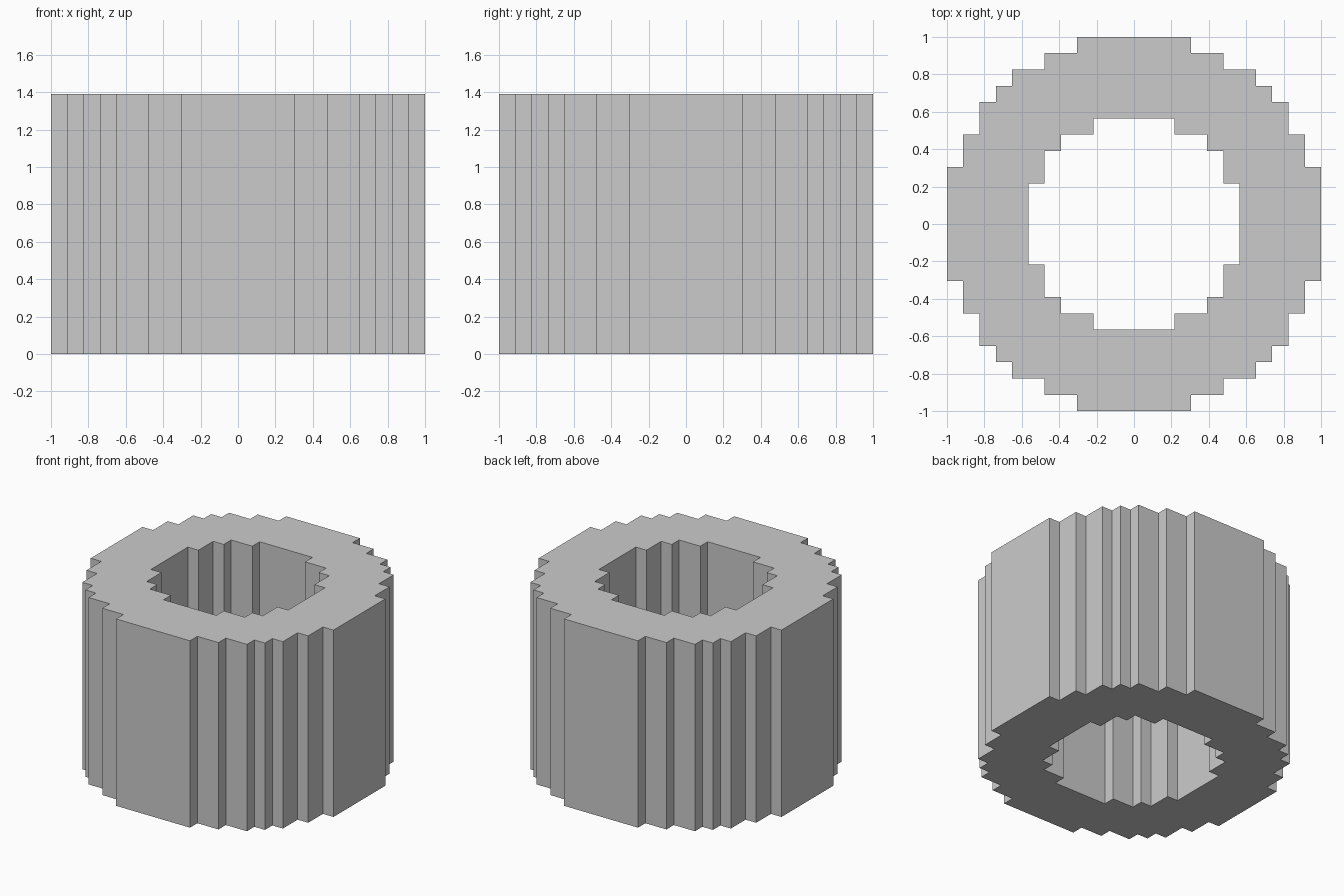
import bpy, bmesh

if "Cube" in bpy.data.objects:
    bpy.data.objects.remove(bpy.data.objects["Cube"])

CELL = 2 / 23          # the model sits on a 23 x 23 x 16 block grid
HEIGHT = 16 * CELL

# Stepped quarter circles: outer corners (x, y) in cells
OUTER = [(11.5, 3.5), (10.5, 5.5), (9.5, 7.5), (8.5, 8.5), (7.5, 9.5), (5.5, 10.5), (3.5, 11.5)]
INNER = [(6.5, 2.5), (5.5, 4.5), (4.5, 5.5), (2.5, 6.5)]


def stepped_ring(corners):
    """Closed staircase outline: one quarter, turned four times."""
    quarter = [corners[0]]
    for (_, y0), (x1, y1) in zip(corners, corners[1:]):
        quarter += [(x1, y0), (x1, y1)]
    ring = []
    for _ in range(4):
        ring += quarter
        quarter = [(-y, x) for x, y in quarter]
    return ring


def add_loop(bm, ring):
    verts = [bm.verts.new((x * CELL, y * CELL, 0)) for x, y in ring]
    return [bm.edges.new((a, b)) for a, b in zip(verts, verts[1:] + verts[:1])]


# Flat ring with a hole, extruded upward into a tube
bm = bmesh.new()
edges = add_loop(bm, stepped_ring(OUTER)) + add_loop(bm, stepped_ring(INNER))
bmesh.ops.triangle_fill(bm, edges=edges, use_beauty=True)
top = bmesh.ops.extrude_face_region(bm, geom=bm.faces[:], use_keep_orig=True)
bmesh.ops.translate(bm, vec=(0, 0, HEIGHT),
                    verts=[v for v in top["geom"] if isinstance(v, bmesh.types.BMVert)])
bmesh.ops.recalc_face_normals(bm, faces=bm.faces[:])

mesh = bpy.data.meshes.new("stepped_tube")
bm.to_mesh(mesh)
bm.free()
bpy.context.collection.objects.link(bpy.data.objects.new("stepped_tube", mesh))
